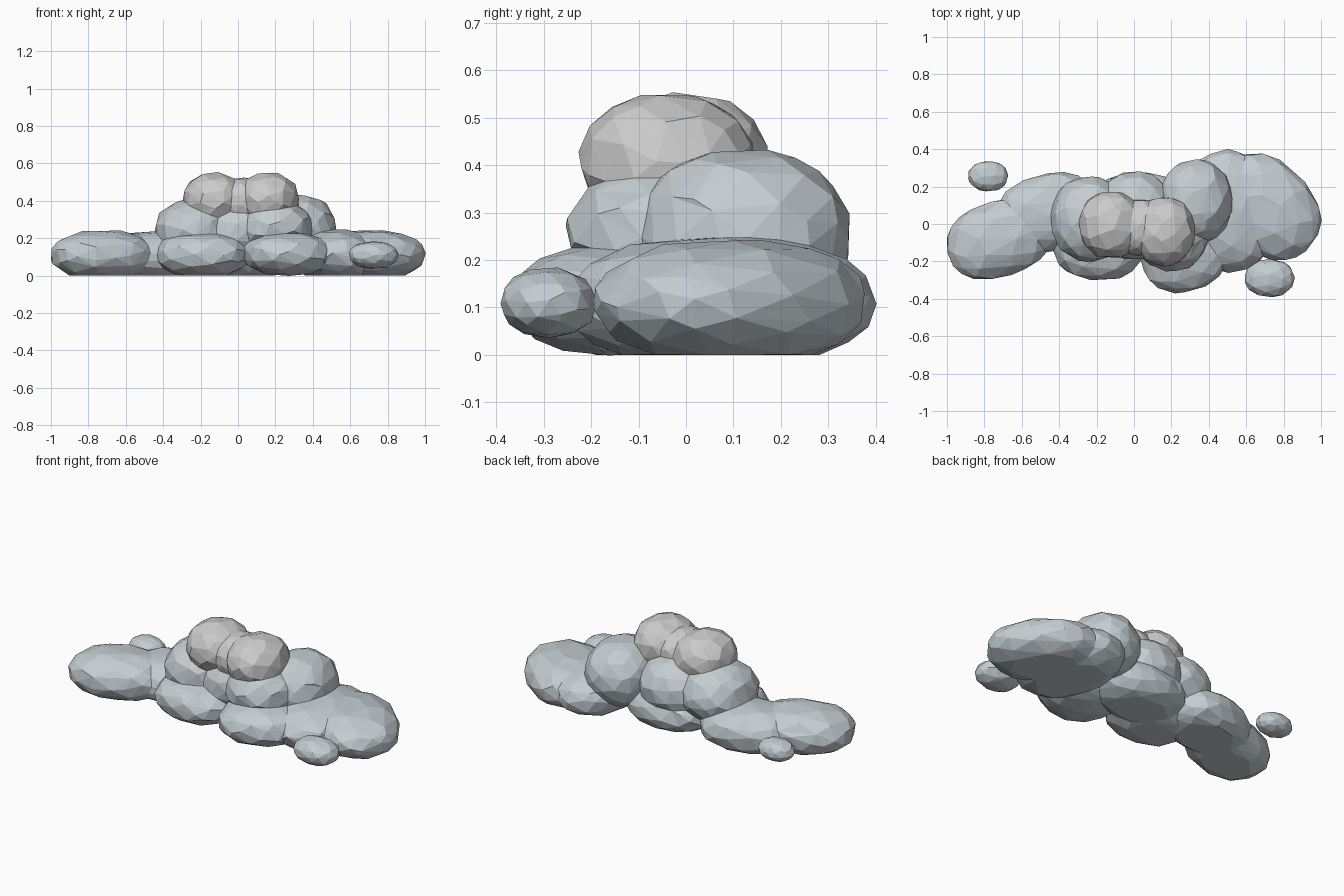
import bpy, bmesh, math, random
from mathutils import Vector, Matrix

if "Cube" in bpy.data.objects:
    bpy.data.objects.remove(bpy.data.objects["Cube"])

random.seed(4)


def tint(name, rgb):
    mat = bpy.data.materials.new(name)
    mat.diffuse_color = (*rgb, 1)
    mat.use_nodes = True
    mat.node_tree.nodes["Principled BSDF"].inputs["Base Color"].default_value = mat.diffuse_color
    return mat


cool = tint("cool_grey", (0.55, 0.61, 0.64))
warm = tint("warm_grey", (0.67, 0.66, 0.66))


def puff(name, mat, centre, radii, turn=0.0, power=2.15):
    """Slightly lumpy, slightly boxy low-poly ellipsoid, turned about z."""
    bm = bmesh.new()
    bmesh.ops.create_icosphere(bm, subdivisions=3, radius=1.0)
    spin = Matrix.Rotation(math.radians(random.uniform(0, 360)), 3, Vector((1, 2, 3)).normalized())
    place = Matrix.Rotation(math.radians(turn), 3, 'Z')
    for v in bm.verts:
        p = spin @ v.co
        p /= sum(abs(a) ** power for a in p) ** (1 / power)
        p *= random.uniform(0.985, 1.025)
        v.co = place @ Vector([a * b for a, b in zip(p, radii)]) + Vector(centre)
    mesh = bpy.data.meshes.new(name)
    bm.to_mesh(mesh)
    bm.free()
    mesh.materials.append(mat)
    ob = bpy.data.objects.new(name, mesh)
    bpy.context.collection.objects.link(ob)
    return ob


def add_decimate(ob, ratio):
    ob.modifiers.new("facets", 'DECIMATE').ratio = ratio


lobes = [
    # flat base layer
    (cool, (-0.72, -0.08, 0.115), (0.285, 0.20, 0.13), 18, 2.3),
    (cool, (-0.46, 0.06, 0.108), (0.27, 0.205, 0.13), 15, 2.3),
    (cool, (-0.19, -0.08, 0.115), (0.25, 0.22, 0.122), -5, 2.3),
    (cool, (0.265, -0.15, 0.119), (0.235, 0.21, 0.115), 15, 2.3),
    (cool, (0.03, 0.07, 0.11), (0.27, 0.205, 0.125), 0, 2.3),
    (cool, (0.51, 0.07, 0.115), (0.225, 0.325, 0.135), 10, 2.3),
    (cool, (0.71, 0.095, 0.115), (0.315, 0.235, 0.13), -45, 2.25),
    # middle layer
    (cool, (-0.235, 0.025, 0.245), (0.21, 0.225, 0.165), 0),
    (cool, (0.0, 0.045, 0.24), (0.22, 0.235, 0.175), 0),
    (cool, (0.20, -0.04, 0.255), (0.20, 0.21, 0.152), 0),
    (cool, (0.33, 0.12, 0.25), (0.195, 0.225, 0.185), 0),
    # crown
    (warm, (-0.125, -0.005, 0.41), (0.168, 0.178, 0.144), 0),
    (warm, (0.03, -0.02, 0.40), (0.155, 0.15, 0.125), 0),
    (warm, (0.162, -0.04, 0.41), (0.163, 0.183, 0.144), 0),
]

# main cloud: merge all lobes into one skin
cloud = puff("cloud_body", *lobes[0])
cutters = [puff("lobe", *data) for data in lobes[1:]]
for c in cutters:
    c.hide_render = True
    m = cloud.modifiers.new("merge", 'BOOLEAN')
    m.operation, m.solver, m.object = 'UNION', 'EXACT', c
    m.material_mode = 'TRANSFER'

# bake the merge and slice the underside flat
deps = bpy.context.evaluated_depsgraph_get()
baked = bpy.data.meshes.new_from_object(cloud.evaluated_get(deps))
cloud.modifiers.clear()
cloud.data = baked
for c in cutters:
    bpy.data.objects.remove(c)
bm = bmesh.new()
bm.from_mesh(baked)
bmesh.ops.bisect_plane(bm, geom=bm.verts[:] + bm.edges[:] + bm.faces[:],
                       plane_co=(0, 0, 0.003), plane_no=(0, 0, -1), clear_outer=True)
bmesh.ops.holes_fill(bm, edges=[e for e in bm.edges if e.is_boundary])
bmesh.ops.triangulate(bm, faces=bm.faces[:])
bmesh.ops.translate(bm, verts=bm.verts[:], vec=(0, 0, -0.003))
bm.to_mesh(baked)
bm.free()
add_decimate(cloud, 0.28)

# small detached puffs
for name, centre, radii in [("small_puff_right", (0.725, -0.29, 0.11), (0.132, 0.10, 0.073)),
                            ("small_puff_left", (-0.78, 0.255, 0.12), (0.106, 0.08, 0.06))]:
    add_decimate(puff(name, cool, centre, radii), 0.35)
